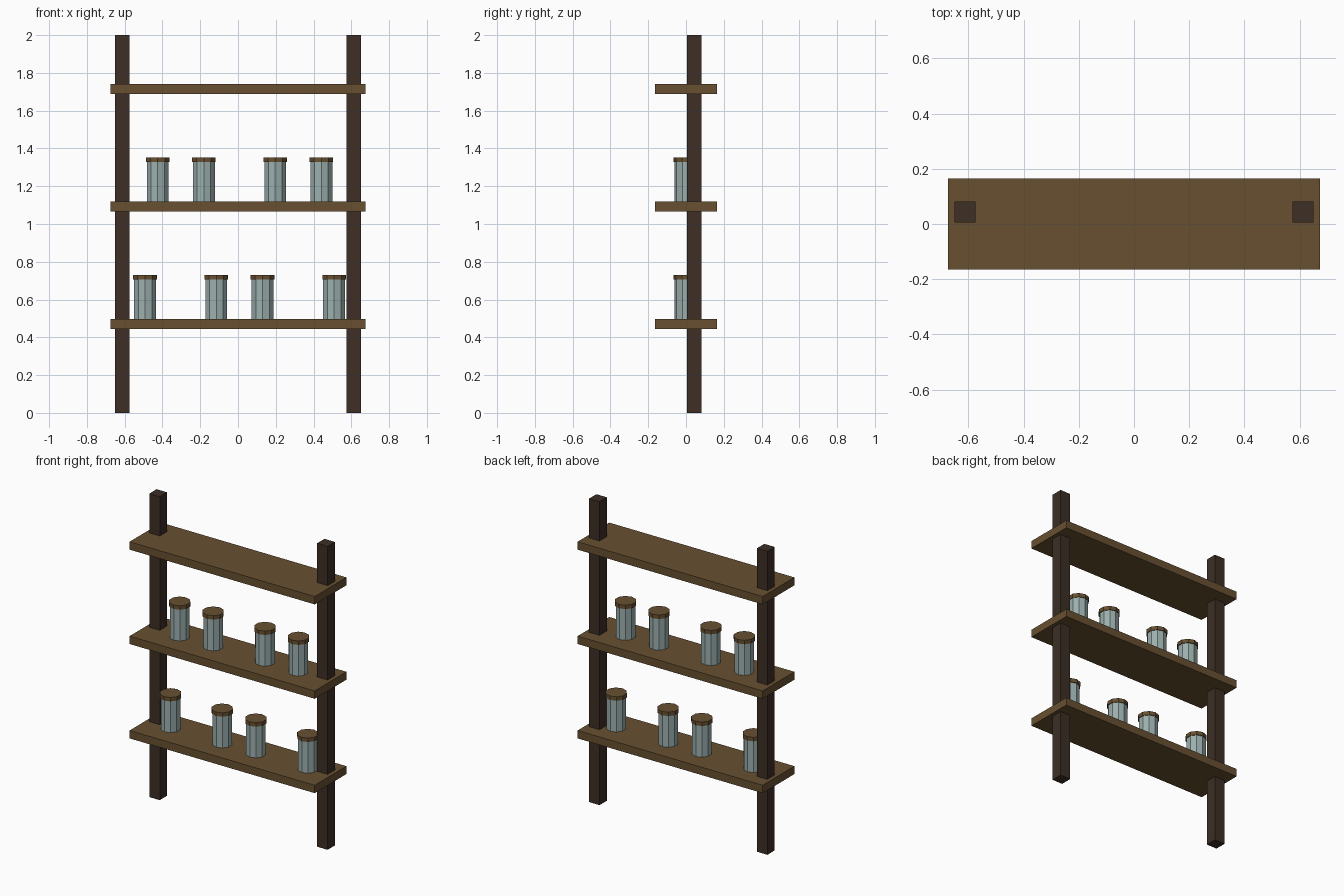
import bpy
import math

cube = bpy.data.objects.get("Cube")
if cube:
    bpy.data.objects.remove(cube, do_unlink=True)


def material(name, colour):
    m = bpy.data.materials.new(name)
    m.use_nodes = True
    m.diffuse_color = (*colour, 1)
    m.node_tree.nodes["Principled BSDF"].inputs["Base Color"].default_value = (*colour, 1)
    return m


dark_wood = material("dark wood", (0.047, 0.028, 0.019))
brown_wood = material("brown wood", (0.138, 0.080, 0.030))
glass = material("pale glass", (0.33, 0.43, 0.42))


def box(name, centre, size, mat):
    bpy.ops.mesh.primitive_cube_add(size=1, location=centre)
    ob = bpy.context.object
    ob.name = name
    ob.scale = size
    bpy.ops.object.transform_apply(location=False, rotation=False, scale=True)
    ob.data.materials.append(mat)


def cylinder(name, x, bottom, height, radius, mat):
    bpy.ops.mesh.primitive_cylinder_add(
        vertices=10, radius=radius, depth=height,
        location=(x, 0, bottom + height / 2))
    ob = bpy.context.object
    ob.name = name
    ob.data.materials.append(mat)


# Upright posts
for side, x in (("right", -0.612), ("left", 0.612)):
    box(side + "_post", (x, 0.043, 1.0), (0.076, 0.076, 2.0), dark_wood)

# Shelf boards
shelf_thickness = 0.052
shelves = {"lower": 0.471, "middle": 1.093, "upper": 1.715}
for level, z in shelves.items():
    box(level + "_shelf", (0, 0, z), (1.35, 0.33, shelf_thickness), brown_wood)

# Jars with wooden lids
jar_rows = {
    "lower": (-0.492, -0.115, 0.130, 0.509),
    "middle": (-0.425, -0.181, 0.197, 0.441),
}
for level, row in jar_rows.items():
    base = shelves[level] + shelf_thickness / 2
    for i, x in enumerate(row, 1):
        cylinder(f"{level}_jar_{i}", x, base, 0.208, 0.061, glass)
        cylinder(f"{level}_jar_lid_{i}", x, base + 0.208, 0.026, 0.066, brown_wood)
